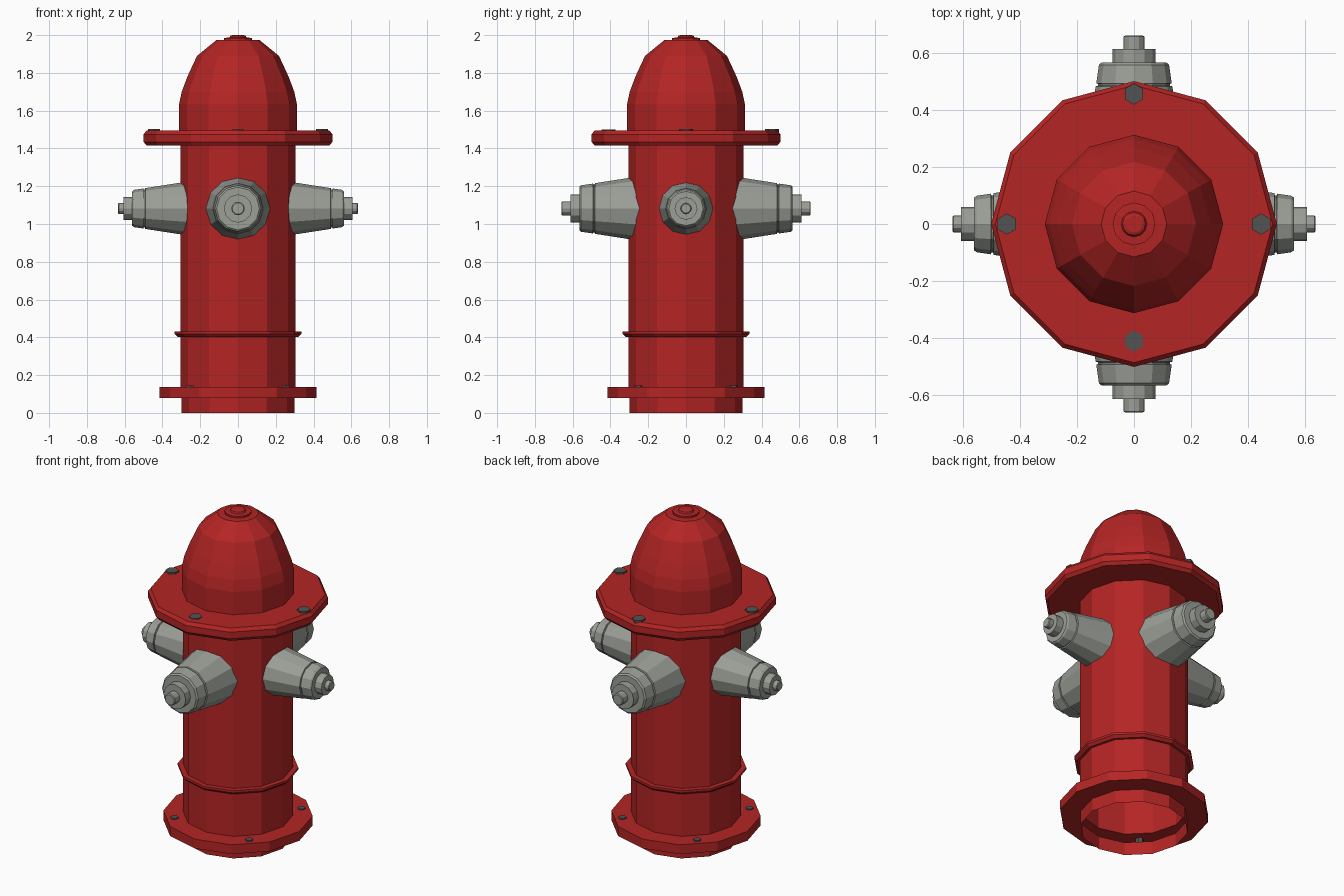
import bpy, bmesh, math
from mathutils import Matrix

if "Cube" in bpy.data.objects:
    bpy.data.objects.remove(bpy.data.objects["Cube"])


def material(name, rgb):
    m = bpy.data.materials.new(name)
    m.diffuse_color = (*rgb, 1)
    m.use_nodes = True
    m.node_tree.nodes["Principled BSDF"].inputs["Base Color"].default_value = m.diffuse_color
    return m


RED = material("hydrant_red", (0.456, 0.018, 0.018))
GREY = material("cap_grey", (0.33, 0.35, 0.31))
DARK = material("bolt_dark_grey", (0.085, 0.085, 0.085))


def lathe(name, profile, mat, sides=12, matrix=Matrix(), phase=0.0):
    """Spin (radius, height) points around z; a zero radius closes to a point."""
    bm = bmesh.new()
    rings = []
    for r, z in profile:
        if r == 0:
            rings.append([bm.verts.new((0, 0, z))] * sides)
        else:
            angles = [phase + 2 * math.pi * i / sides for i in range(sides)]
            rings.append([bm.verts.new((r * math.cos(a), r * math.sin(a), z))
                          for a in angles])
    for low, high in zip(rings, rings[1:]):
        for i in range(sides):
            j = (i + 1) % sides
            loop = []
            for v in (low[i], low[j], high[j], high[i]):
                if v not in loop:
                    loop.append(v)
            bm.faces.new(loop)
    bm.transform(matrix)
    mesh = bpy.data.meshes.new(name)
    bm.to_mesh(mesh)
    bm.free()
    mesh.materials.append(mat)
    ob = bpy.data.objects.new(name, mesh)
    bpy.context.collection.objects.link(ob)
    return ob


# Barrel: open-bottomed hollow shell with base flange and thin ring
lathe("barrel", [
    (0.30, 0), (0.30, 0.08), (0.415, 0.08), (0.415, 0.137), (0.305, 0.137),
    (0.305, 0.402), (0.32, 0.402), (0.335, 0.417), (0.335, 0.43), (0.305, 0.43),
    (0.305, 1.43)], RED)

# Wide upper flange with bevelled rim
lathe("upper_flange", [
    (0.29, 1.416), (0.485, 1.416), (0.50, 1.435), (0.50, 1.475),
    (0.485, 1.494), (0.29, 1.494)], RED)

# Dome with a small stepped nut on top
lathe("dome", [
    (0.312, 1.49), (0.312, 1.634), (0.298, 1.70), (0.268, 1.78), (0.217, 1.89),
    (0.115, 1.973), (0.075, 1.975), (0.075, 1.985), (0.045, 1.987),
    (0.04, 1.996), (0.03, 2.0), (0, 2.0)], RED)


# Outlets: tapered cone, grooved cap, neck and tip
def outlet(name, angle, cone, cap, neck, tip):
    """cone = root and end radius and end distance; others = radius, distance."""
    r0, r1, d1 = cone
    rc, dc = cap
    rn, dn = neck
    rt, dt = tip
    profile = [
        (r0, 0.2), (r1, d1 - 0.014), (r1 - 0.008, d1 - 0.012), (r1 - 0.008, d1 - 0.006),
        (rc, d1 - 0.004), (rc * 0.93, dc - 0.008), (rc * 0.86, dc),
        (rn, dc), (rn, dn), (rt, dn), (rt, dt - 0.004), (rt * 0.85, dt), (0, dt)]
    place = (Matrix.Translation((0, 0, 1.082)) @ Matrix.Rotation(angle, 4, 'Z')
             @ Matrix.Rotation(math.pi / 2, 4, 'Y'))
    lathe(name, profile, GREY, matrix=place)


for name, turn in (("right", 0), ("back", 1), ("left", 2), ("front", 3)):
    if turn % 2:
        size = (0.178, 0.134, 0.496), (0.132, 0.565), (0.075, 0.612), (0.036, 0.66)
    else:
        size = (0.153, 0.108, 0.505), (0.106, 0.56), (0.06, 0.605), (0.029, 0.635)
    outlet(name + "_outlet", turn * math.pi / 2, *size)


# Hexagonal bolts
def bolt(name, x, y, bottom, top, radius):
    lathe(name, [(0, bottom), (radius, bottom), (radius, top), (0, top)], DARK,
          sides=6, matrix=Matrix.Translation((x, y, 0)), phase=math.pi / 6)


for i, (x, y, top) in enumerate([(0.445, 0, 1.504), (-0.445, 0, 1.504),
                                 (0, 0.455, 1.504), (0, -0.41, 1.499)]):
    bolt(f"upper_bolt_{i + 1}", x, y, 1.46, top, 0.037)

for i in range(4):
    a = math.pi / 4 + i * math.pi / 2
    bolt(f"base_bolt_{i + 1}", 0.357 * math.cos(a), 0.357 * math.sin(a),
         0.105, 0.144, 0.022)

# Consistent outward normals
for ob in bpy.context.collection.objects:
    bm = bmesh.new()
    bm.from_mesh(ob.data)
    bmesh.ops.recalc_face_normals(bm, faces=bm.faces)
    bm.to_mesh(ob.data)
    bm.free()
